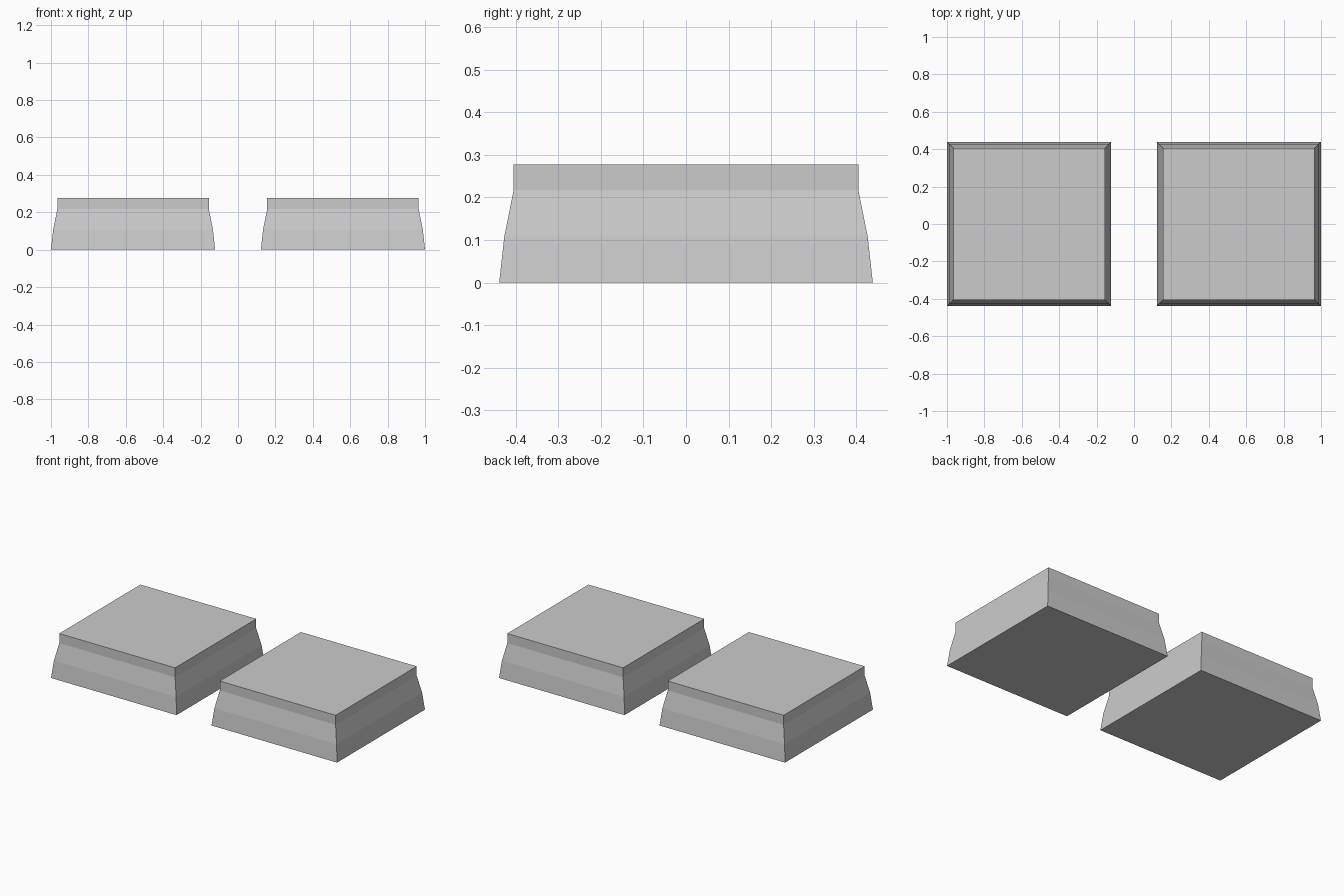
import bpy, bmesh

if "Cube" in bpy.data.objects:
    bpy.data.objects.remove(bpy.data.objects["Cube"])

# Half-width and height of each square section, bottom to top
PROFILE = [(0.439, 0.0), (0.427, 0.108), (0.405, 0.217), (0.405, 0.277)]


def make_block(name, x):
    bm = bmesh.new()
    rings = [[bm.verts.new((sx * h, sy * h, z))
              for sx, sy in ((-1, -1), (1, -1), (1, 1), (-1, 1))]
             for h, z in PROFILE]
    # Tapered side bands
    for lo, hi in zip(rings, rings[1:]):
        for i in range(4):
            j = (i + 1) % 4
            bm.faces.new((lo[i], lo[j], hi[j], hi[i]))
    # Flat base and top
    bm.faces.new(rings[0][::-1])
    bm.faces.new(rings[-1])
    mesh = bpy.data.meshes.new(name)
    bm.to_mesh(mesh)
    bm.free()
    obj = bpy.data.objects.new(name, mesh)
    obj.location.x = x
    bpy.context.collection.objects.link(obj)


# Matching pair of blocks
make_block("left_block", -0.561)
make_block("right_block", 0.561)
